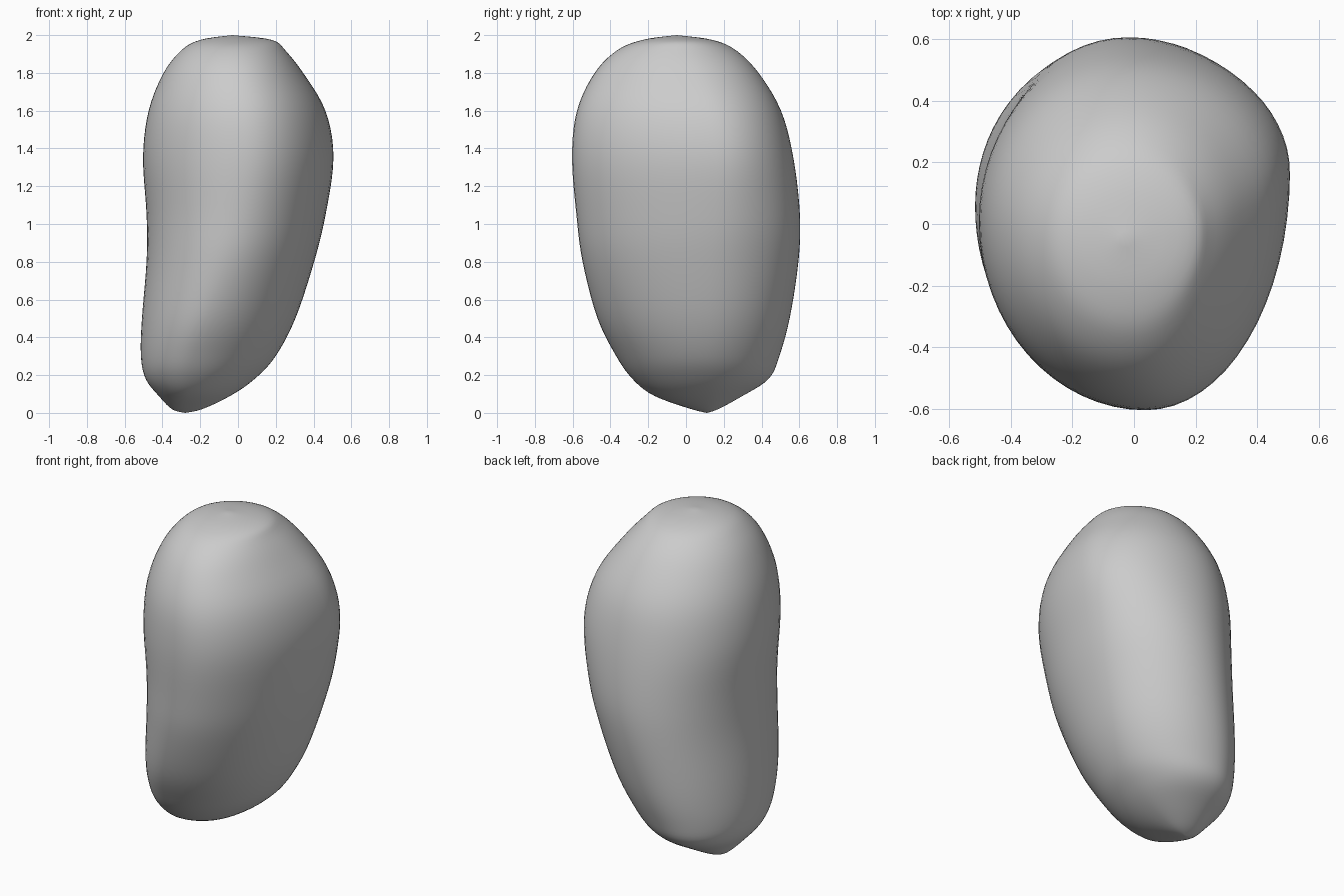
import bpy, bmesh
from math import cos, sin, pi

if "Cube" in bpy.data.objects:
    bpy.data.objects.remove(bpy.data.objects["Cube"])

# Horizontal sections: z, left x, right x, front y, back y,
# then x of the front / back points and y of the left / right points
SECTIONS = [
    (0.00, -0.28, -0.28, 0.11, 0.11, -0.28, -0.28, 0.11, 0.11),
    (0.02, -0.35, -0.19, 0.03, 0.17, -0.28, -0.27, 0.10, 0.11),
    (0.09, -0.42, -0.04, -0.17, 0.30, -0.27, -0.24, 0.08, 0.11),
    (0.18, -0.49, 0.09, -0.285, 0.44, -0.26, -0.22, 0.07, 0.12),
    (0.30, -0.515, 0.20, -0.37, 0.495, -0.24, -0.19, 0.06, 0.12),
    (0.50, -0.51, 0.305, -0.47, 0.55, -0.17, -0.13, 0.05, 0.13),
    (0.80, -0.485, 0.405, -0.55, 0.597, -0.06, -0.05, 0.04, 0.14),
    (1.05, -0.485, 0.465, -0.582, 0.605, 0.00, -0.01, 0.03, 0.16),
    (1.35, -0.505, 0.508, -0.606, 0.57, 0.04, 0.00, 0.01, 0.17),
    (1.60, -0.475, 0.465, -0.58, 0.505, 0.03, 0.00, -0.01, 0.12),
    (1.80, -0.395, 0.345, -0.485, 0.385, 0.00, 0.00, -0.03, 0.04),
    (1.92, -0.30, 0.25, -0.365, 0.265, -0.01, -0.01, -0.04, -0.02),
    (1.975, -0.20, 0.18, -0.23, 0.14, -0.01, -0.01, -0.04, -0.03),
    (2.00, -0.03, -0.03, -0.05, -0.05, -0.03, -0.03, -0.05, -0.05),
]
SIDES, STEPS = 64, 5


def blend(i, t):
    """Smooth in-between section after section i."""
    n = len(SECTIONS) - 1
    rows = zip(*(SECTIONS[min(max(k, 0), n)] for k in range(i - 1, i + 3)))
    return [0.5 * (2 * b + (c - a) * t + (2 * a - 5 * b + 4 * c - d) * t * t
                   + (3 * b - a - 3 * c + d) * t ** 3) for a, b, c, d in rows]


def ring(s):
    """Four elliptical quarters joining the extreme points of a section."""
    z, xl, xr, yf, yb, fx, bx, ly, ry = s
    pts = []
    for k in range(SIDES):
        a = 2 * pi * k / SIDES
        c, q = cos(a), sin(a)
        ox = bx if q >= 0 else fx
        oy = ry if c >= 0 else ly
        x = ox + c * ((xr - ox) if c >= 0 else (ox - xl))
        y = oy + q * ((yb - oy) if q >= 0 else (oy - yf))
        pts.append((x, y, z))
    return pts


# Stone body: skin the sections and close both tips
bm = bmesh.new()
rings = []
for i in range(len(SECTIONS) - 1):
    for j in range(STEPS):
        if i or j:
            rings.append([bm.verts.new(p) for p in ring(blend(i, j / STEPS))])
for lo, hi in zip(rings, rings[1:]):
    for k in range(SIDES):
        m = (k + 1) % SIDES
        bm.faces.new((lo[k], lo[m], hi[m], hi[k]))
for loop, s in ((rings[0], SECTIONS[0]), (rings[-1], SECTIONS[-1])):
    tip = bm.verts.new((s[1], s[3], s[0]))
    for k in range(SIDES):
        bm.faces.new((loop[k], loop[(k + 1) % SIDES], tip))
# Soften the seams between quarters
for _ in range(3):
    inner = [v for r in rings[4:-4] for v in r]
    bmesh.ops.smooth_vert(bm, verts=inner, factor=0.4,
                          use_axis_x=True, use_axis_y=True, use_axis_z=False)
bmesh.ops.recalc_face_normals(bm, faces=bm.faces)
for f in bm.faces:
    f.smooth = True
mesh = bpy.data.meshes.new("stone_body")
bm.to_mesh(mesh)
bm.free()
bpy.context.collection.objects.link(bpy.data.objects.new("stone_body", mesh))
